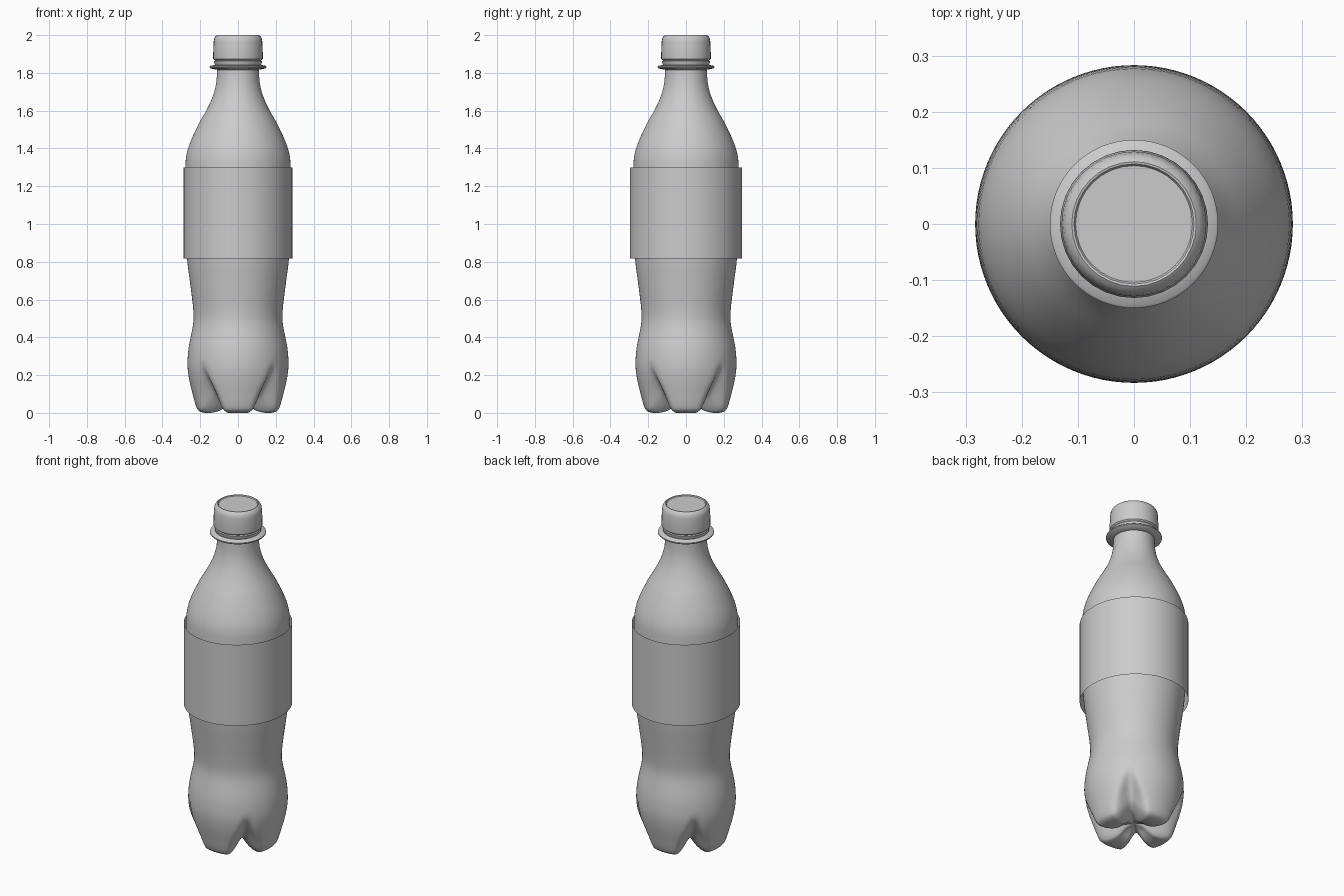
import bpy, bmesh, math

default = bpy.data.objects.get("Cube")
if default:
    bpy.data.objects.remove(default, do_unlink=True)

grey = bpy.data.materials.new("plain_grey")
grey.use_nodes = True
grey.diffuse_color = (0.6, 0.6, 0.6, 1)
grey.node_tree.nodes["Principled BSDF"].inputs["Base Color"].default_value = (0.6, 0.6, 0.6, 1)


def smoothstep(t):
    t = max(0.0, min(1.0, t))
    return t * t * (3 - 2 * t)


def refine(points, steps):
    """Catmull-Rom curve through the points."""
    ext = [points[0]] + points + [points[-1]]
    out = []
    for a, b, c, d in zip(ext, ext[1:], ext[2:], ext[3:]):
        for i in range(steps):
            t = i / steps
            out.append(tuple(
                q + 0.5 * t * (r - p + t * (2 * p - 5 * q + 4 * r - s + t * (3 * (q - r) + s - p)))
                for p, q, r, s in zip(a, b, c, d)))
    return out + [points[-1]]


def lathe(name, rows, segments, shape, angle=35, close=True):
    """Skin rings; shape(row, angle) gives radius x, radius y and height."""
    bm = bmesh.new()
    rings = []
    for row in rows:
        ring = []
        for i in range(segments):
            a = math.tau * i / segments
            rx, ry, z = shape(row, a)
            ring.append(bm.verts.new((rx * math.cos(a), ry * math.sin(a), z)))
        rings.append(ring)
    for lo, hi in zip(rings, rings[1:]):
        for i in range(segments):
            j = (i + 1) % segments
            bm.faces.new((lo[i], lo[j], hi[j], hi[i]))
    if close:
        bm.faces.new(rings[0][::-1])
        bm.faces.new(rings[-1])
    mesh = bpy.data.meshes.new(name)
    bm.to_mesh(mesh)
    bm.free()
    mesh.materials.append(grey)
    obj = bpy.data.objects.new(name, mesh)
    bpy.context.collection.objects.link(obj)
    bpy.ops.object.select_all(action='DESELECT')
    obj.select_set(True)
    bpy.context.view_layer.objects.active = obj
    bpy.ops.object.shade_smooth_by_angle(angle=math.radians(angle))
    return obj


def turned(row, a):
    return row[0], row[0], row[1]


# Base: each row holds foot radius, foot height, groove radius, groove height
base = [(.004, .06, .004, .06), (.05, .045, .04, .06), (.09, .018, .075, .062),
        (.125, .004, .10, .066), (.17, .0, .125, .075), (.205, .01, .15, .09),
        (.222, .035, .172, .11), (.24, .1, .205, .155), (.257, .17, .235, .2),
        (.266, .23, .258, .24), (.267, .28, .267, .28)]
# Body from the hips through the waist and shoulder to the neck
body = [(.262, .34), (.251, .4), (.239, .46), (.235, .51), (.24, .58), (.254, .69),
        (.27, .82), (.281, 1.0), (.283, 1.15), (.279, 1.3), (.272, 1.37), (.25, 1.44),
        (.208, 1.53), (.163, 1.61), (.132, 1.68), (.115, 1.75), (.11, 1.83)]
rows = refine(base + [(r, z, r, z) for r, z in body], 4)


def bottle_shape(row, a):
    fr, fz, gr, gz = row
    # Four feet on the axes, with grooves that widen towards the floor
    off = abs((a + math.pi / 4) % (math.pi / 2) - math.pi / 4)
    half = math.radians(17 + 20 * smoothstep(fz / .26))
    w = smoothstep((off - half) / (math.pi / 4 - half))
    r = fr + (gr - fr) * w
    return r, r, fz + (gz - fz) * w


lathe("bottle_body", rows, 96, bottle_shape, 60)

# Wrapped label, an open sleeve slightly deeper than wide
lathe("label_sleeve", [.818, 1.298], 64, lambda z, a: (.288, .297, z), close=False)

# Support ring under the cap
lathe("neck_ring", [(.105, 1.815), (.146, 1.824), (.15, 1.828), (.15, 1.834), (.146, 1.838),
                    (.11, 1.845)], 64, turned)

# Tamper band and screw cap
lathe("tamper_band", [(.105, 1.838), (.12, 1.838), (.124, 1.845), (.127, 1.862),
                      (.122, 1.868), (.105, 1.868)], 32, turned)
lathe("screw_cap", [(.1, 1.866), (.122, 1.866), (.131, 1.874), (.132, 1.885), (.129, 1.965),
                    (.126, 1.982), (.119, 1.994), (.111, 2.0), (.107, 1.999),
                    (.104, 1.994), (.05, 1.994)], 32, turned)
